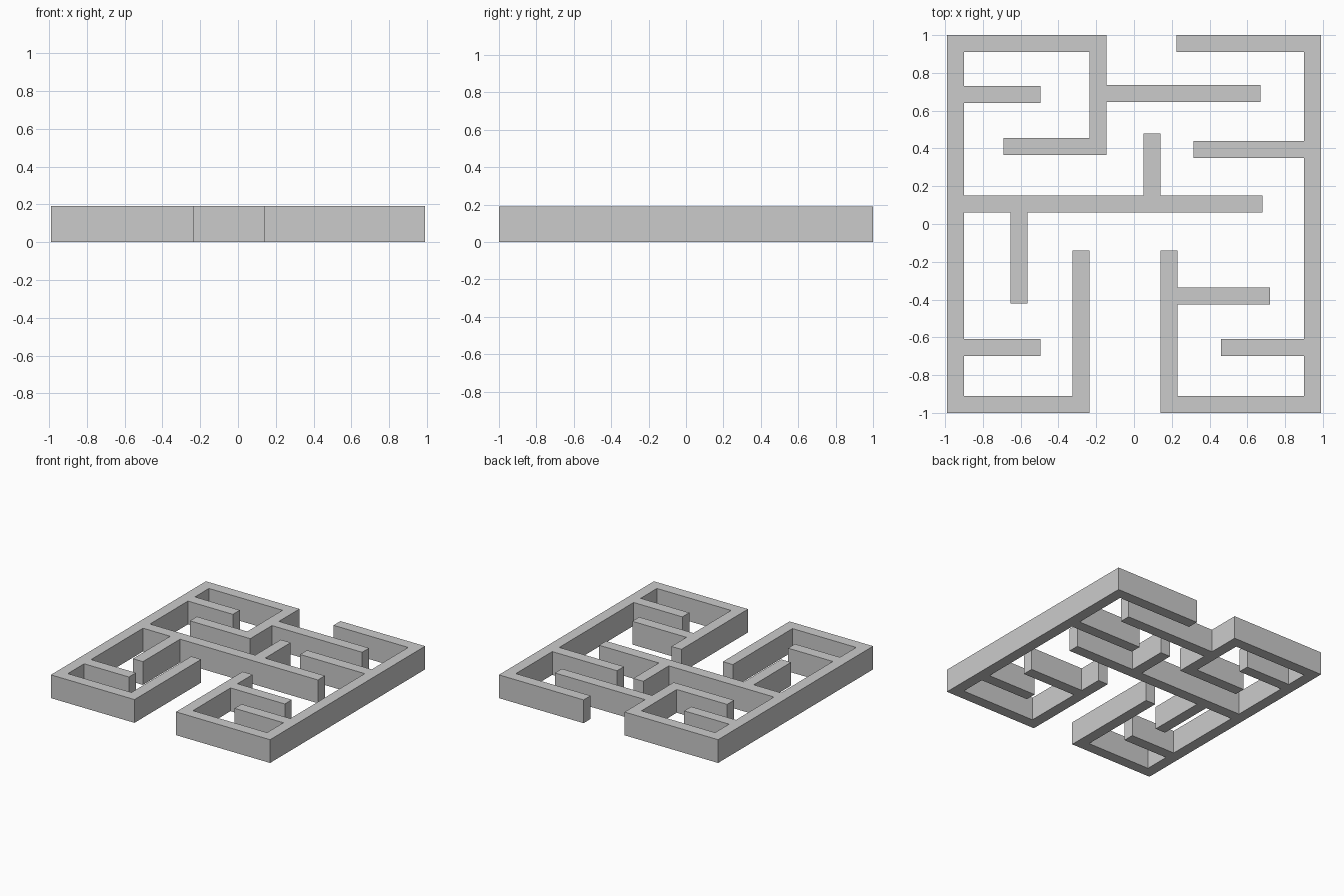
import bpy
import bmesh
from mathutils import Matrix, Vector

HEIGHT = 0.19
THICK = 0.09

default_cube = bpy.data.objects.get("Cube")
if default_cube:
    bpy.data.objects.remove(default_cube, do_unlink=True)

# One plain grey for every wall
grey = bpy.data.materials.new("stone_grey")
grey.use_nodes = True
colour = (0.6, 0.6, 0.6, 1)
grey.diffuse_color = colour
grey.node_tree.nodes["Principled BSDF"].inputs["Base Color"].default_value = colour


def wall(name, axis, centre, start, end):
    """Straight wall along x or y, at a centre line on the other axis."""
    middle, length = (start + end) / 2, end - start
    if axis == "x":
        position, size = (middle, centre), (length, THICK)
    else:
        position, size = (centre, middle), (THICK, length)
    matrix = (Matrix.Translation(Vector((*position, HEIGHT / 2)))
              @ Matrix.Diagonal((*size, HEIGHT, 1)))
    bm = bmesh.new()
    bmesh.ops.create_cube(bm, size=1, matrix=matrix)
    mesh = bpy.data.meshes.new(name)
    bm.to_mesh(mesh)
    bm.free()
    mesh.materials.append(grey)
    obj = bpy.data.objects.new(name, mesh)
    bpy.context.collection.objects.link(obj)
    return obj


# Outer walls, with openings at the front and back
for side, sign in (("left", 1), ("right", -1)):
    wall(f"outer_wall_{side}", "y", sign * 0.945, -1, 1)
wall("back_wall_right", "x", 0.955, -0.9, -0.145)
wall("back_wall_left", "x", 0.955, 0.225, 0.9)
wall("front_wall_right", "x", -0.955, -0.9, -0.235)
wall("front_wall_left", "x", -0.955, 0.14, 0.9)

# Back passage and its branches
wall("back_passage_wall", "y", -0.19, 0.365, 0.91)
wall("back_hook_wall", "x", 0.41, -0.69, -0.235)
wall("back_branch_wall", "x", 0.69, -0.145, 0.67)

# Long cross wall and its spurs
wall("cross_wall", "x", 0.105, -0.9, 0.68)
wall("cross_spur_back", "y", 0.095, 0.15, 0.48)
wall("cross_spur_front", "y", -0.61, -0.42, 0.06)

# Front entrance corridor
for side, x in (("right", -0.28), ("left", 0.185)):
    wall(f"entrance_wall_{side}", "y", x, -0.91, -0.14)
wall("entrance_branch_wall", "x", -0.38, 0.23, 0.72)

# Short stubs on the outer walls
wall("stub_back_right", "x", 0.685, -0.9, -0.495)
wall("stub_back_left", "x", 0.395, 0.315, 0.9)
wall("stub_front_right", "x", -0.655, -0.9, -0.495)
wall("stub_front_left", "x", -0.655, 0.46, 0.9)
